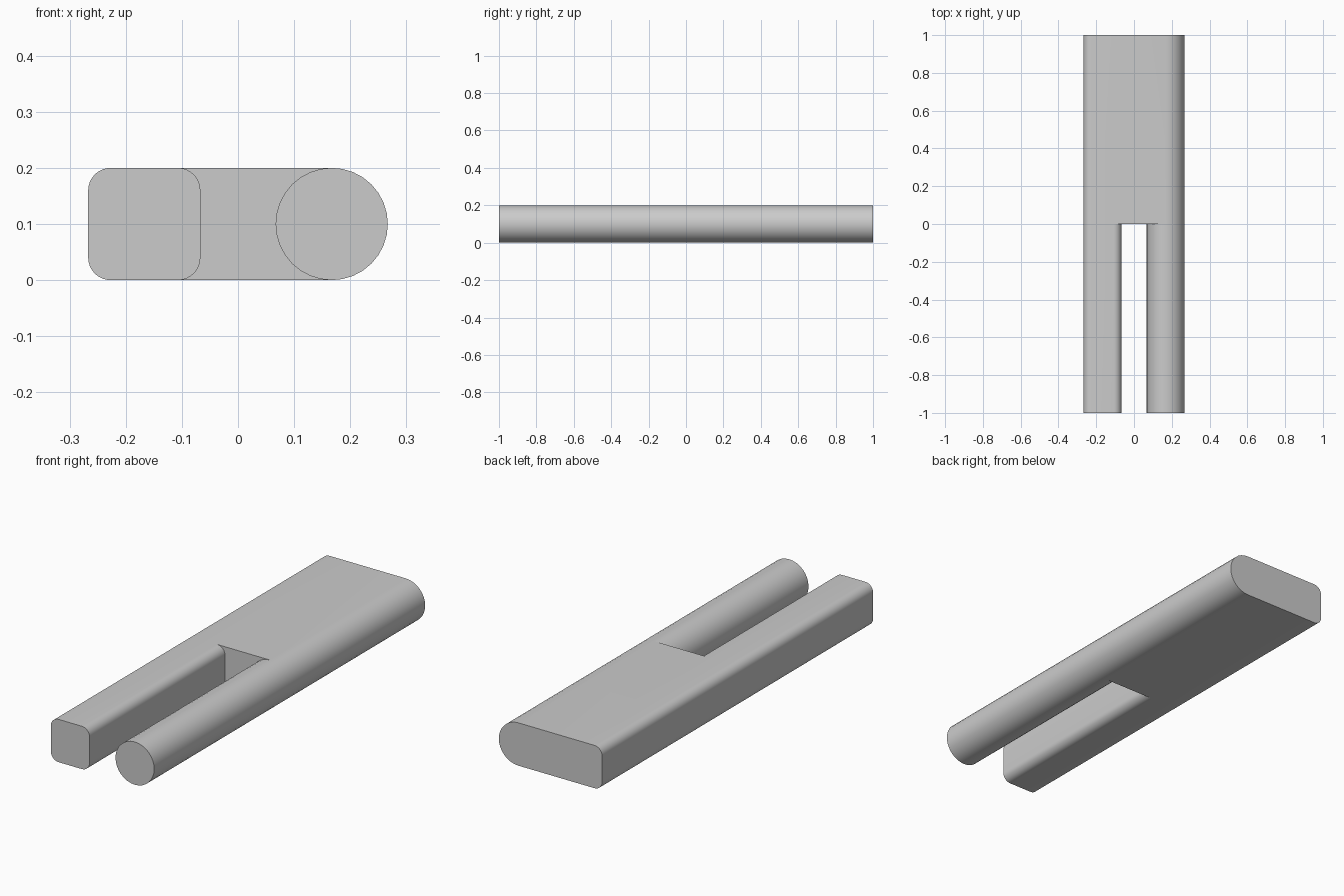
import bpy, bmesh
from math import cos, sin, pi

if "Cube" in bpy.data.objects:
    bpy.data.objects.remove(bpy.data.objects["Cube"])

H = 0.2            # thickness
LEFT = -0.267      # outer edge of the square prong
CX, R = 0.167, 0.1 # round prong axis and radius
C = 0.04           # corner radius of the square prong
SEG, CSEG = 32, 8  # sides of the round prong, steps per rounded corner


def arc(cx, cz, r, start, end, n):
    """Points along an arc, angles in quarter turns."""
    return [(cx + r * cos(pi / 2 * (start + (end - start) * i / n)),
             cz + r * sin(pi / 2 * (start + (end - start) * i / n)))
            for i in range(n + 1)]


bm = bmesh.new()


def verts(points, y=0.0):
    return [bm.verts.new((x, y, z)) for x, z in points]


def sweep(loop, y):
    """Walls and end cap from a closed loop of verts to a plane at y."""
    end = verts([(v.co.x, v.co.z) for v in loop], y)
    n = len(loop)
    for i in range(n):
        j = (i + 1) % n
        bm.faces.new((loop[i], loop[j], end[j], end[i]))
    bm.faces.new(end)


# Shared outlines at y = 0, each half running between top and bottom
a, b = LEFT + C, LEFT + H - C
sq_outer = verts(arc(a, H - C, C, 1, 2, CSEG) + arc(a, C, C, 2, 3, CSEG))
sq_inner = verts(arc(b, C, C, 3, 4, CSEG) + arc(b, H - C, C, 0, 1, CSEG))
rd_inner = verts(arc(CX, R, R, 1, 3, SEG // 2))
rd_outer = verts(arc(CX, R, R, 3, 5, SEG // 2)[1:-1])

# Two front prongs, the back block, and the wall between the prongs
sweep(sq_outer + sq_inner, -1)
sweep(rd_inner + rd_outer, -1)
sweep(sq_outer + [sq_inner[0], rd_inner[-1]] + rd_outer
      + [rd_inner[0], sq_inner[-1]], 1)
bm.faces.new(sq_inner + rd_inner)

bmesh.ops.recalc_face_normals(bm, faces=bm.faces)
mesh = bpy.data.meshes.new("two_prong_fork")
bm.to_mesh(mesh)
bm.free()
fork = bpy.data.objects.new("two_prong_fork", mesh)
bpy.context.collection.objects.link(fork)

# Smooth the rounded sides, keep the ends sharp
bpy.context.view_layer.objects.active = fork
fork.select_set(True)
bpy.ops.object.shade_smooth_by_angle(angle=pi / 6)
